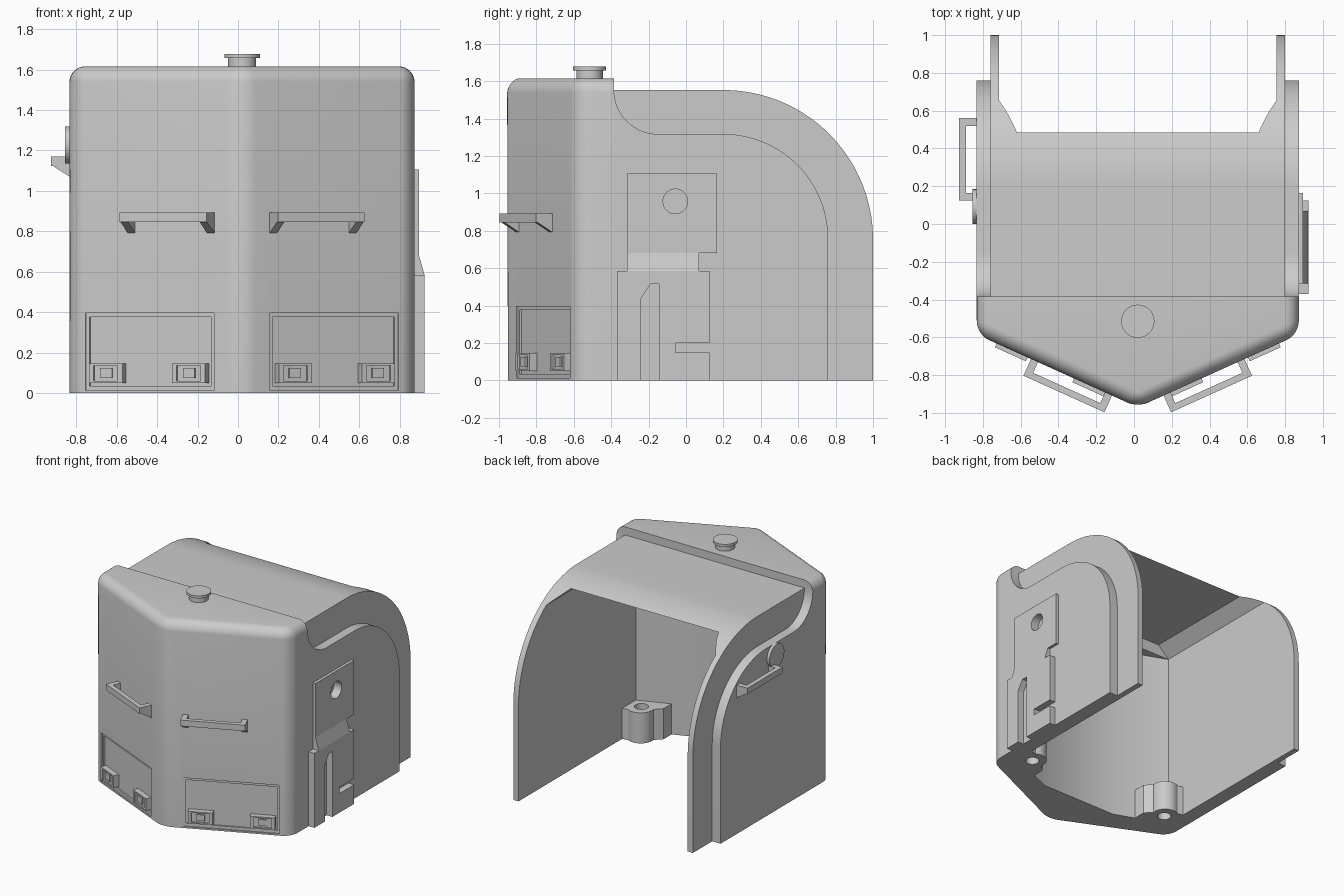
import bpy, bmesh, math
from mathutils import Matrix

cube = bpy.data.objects.get("Cube")
if cube:
    bpy.data.objects.remove(cube, do_unlink=True)

CX = 0.02                      # centre line of the body
HALF = 0.8525                  # half width over the side panels
NOSE_Y, SHOULDER_Y, STEP_Y = -0.97, -0.585, -0.385

grey = bpy.data.materials.new("plain grey")
grey.use_nodes = True
grey.diffuse_color = (0.6, 0.6, 0.6, 1)
grey.node_tree.nodes["Principled BSDF"].inputs["Base Color"].default_value = (0.6, 0.6, 0.6, 1)


def frame(u, v, w, origin=(0, 0, 0)):
    """Matrix that lays local u, v, w along the given directions."""
    m = Matrix((u, v, w)).transposed().to_4x4()
    m.translation = origin
    return m


def plan(s=1):                 # u = x, v = y, w = z
    return frame((s, 0, 0), (0, 1, 0), (0, 0, 1), (CX, 0, 0))


def side(s=1):                 # u = y, v = z, w = outward x
    return frame((0, 1, 0), (0, 0, 1), (s, 0, 0), (CX, 0, 0))


def front(s):                  # u = along a nose face, v = z, w = outward
    a, b = HALF, SHOULDER_Y - NOSE_Y
    n = math.hypot(a, b)
    a, b = a / n, b / n
    return frame((s * a, b, 0), (0, 0, 1), (s * b, -a, 0), (CX, NOSE_Y, 0))


def finish(name, bm, m):
    bm.transform(m)
    bmesh.ops.recalc_face_normals(bm, faces=bm.faces[:])
    me = bpy.data.meshes.new(name)
    bm.to_mesh(me)
    bm.free()
    ob = bpy.data.objects.new(name, me)
    bpy.context.collection.objects.link(ob)
    me.materials.append(grey)
    return ob


def prism(name, pts, w0, w1, m):
    """Extrude a closed outline from w0 to w1 in the given frame."""
    bm = bmesh.new()
    lo = [bm.verts.new((u, v, w0)) for u, v in pts]
    hi = [bm.verts.new((u, v, w1)) for u, v in pts]
    bm.faces.new(lo)
    bm.faces.new(hi)
    n = len(pts)
    for i in range(n):
        j = (i + 1) % n
        bm.faces.new((lo[i], lo[j], hi[j], hi[i]))
    return finish(name, bm, m)


def rect(u0, u1, v0, v1):
    return [(u0, v0), (u1, v0), (u1, v1), (u0, v1)]


def arc(cu, cv, r, a0, a1, n=24):
    return [(cu + r * math.cos(math.radians(a0 + (a1 - a0) * i / n)),
             cv + r * math.sin(math.radians(a0 + (a1 - a0) * i / n))) for i in range(n + 1)]


def circle(cu, cv, r, n=40):
    return arc(cu, cv, r, 0, 360, n)[:-1]


def smooth(ob):
    bpy.ops.object.select_all(action='DESELECT')
    ob.select_set(True)
    bpy.context.view_layer.objects.active = ob
    bpy.ops.object.shade_smooth_by_angle(angle=math.radians(25))


def cut(ob, *cutters):
    """Subtract the cutters from ob and remove them."""
    bpy.ops.object.select_all(action='DESELECT')
    ob.select_set(True)
    bpy.context.view_layer.objects.active = ob
    for c in cutters:
        c.hide_render = True
        mod = ob.modifiers.new("cut", 'BOOLEAN')
        mod.operation, mod.solver, mod.object = 'DIFFERENCE', 'EXACT', c
        bpy.ops.object.modifier_apply(modifier=mod.name)
        bpy.data.objects.remove(c, do_unlink=True)


def cavity():
    """Inside space with chamfered ceiling corners, open to the back and below."""
    pts = [(-0.735, -0.2), (0.735, -0.2), (0.735, 1.41), (0.64, 1.5), (-0.64, 1.5), (-0.735, 1.41)]
    m = frame((1, 0, 0), (0, 0, 1), (0, 1, 0), (CX, 0, 0))
    return prism("cavity_cutter", pts, -0.455, 1.3, m)


# Nose block with rounded upper and front edges
bm = bmesh.new()
outline = [(-HALF, STEP_Y), (-HALF, SHOULDER_Y), (0, NOSE_Y), (HALF, SHOULDER_Y), (HALF, STEP_Y)]
base = bm.faces.new([bm.verts.new((x, y, 0)) for x, y in outline])
new = bmesh.ops.extrude_face_region(bm, geom=[base])["geom"]
bmesh.ops.translate(bm, verts=[g for g in new if isinstance(g, bmesh.types.BMVert)], vec=(0, 0, 1.615))
bmesh.ops.recalc_face_normals(bm, faces=bm.faces[:])
rounded = []
for e in bm.edges:
    if all(abs(v.co.y - STEP_Y) < 1e-4 for v in e.verts):
        continue
    if any(v.co.z > 1 for v in e.verts):
        rounded.append(e)
bmesh.ops.bevel(bm, geom=rounded, offset=0.075, segments=8, profile=0.5, affect='EDGES')
nose = finish("nose_block", bm, plan())
pocket = [(0.735, -0.4), (0.735, -0.455), (0.33, -0.61), (-0.33, -0.61), (-0.735, -0.455), (-0.735, -0.4)]
cut(nose, cavity(), prism("pocket_cutter", pocket, -0.2, 1.41, plan()))
for s in (-1, 1):              # stepped recess for each hatch
    cut(nose, prism("hatch_cutter", rect(0.153, 0.85, 0.012, 0.395), -0.01, 0.1, front(s)),
        prism("hatch_panel_cutter", rect(0.17, 0.833, 0.035, 0.376), -0.022, 0.1, front(s)))
smooth(nose)

# Curved roof and rear walls
profile = [(-0.40, 0), (-0.40, 1.552)] + arc(0.2, 0.752, 0.8, 90, 0, 40) + [(1.0, 0)]
roof = prism("curved_roof", profile, -0.78, 0.78, side())
cut(roof, cavity())
smooth(roof)

# Raised side panels
panel = ([(STEP_Y, 0)] + arc(-0.15, 1.552, 0.235, 180, 270, 16)
         + arc(0.2, 0.757, 0.56, 90, 0, 32) + [(0.76, 0)])
for s, label in ((1, "left"), (-1, "right")):
    smooth(prism(label + "_side_panel", panel, 0.76, HALF, side(s)))

    # Corner boss with a bolt hole
    boss_pts = ([(0.76, -0.58), (0.76, -0.28)] + arc(0.64, -0.38, 0.1, 60, 190, 14)
                + [(0.49, -0.45), (0.49, -0.6)])
    boss = prism(label + "_corner_boss", boss_pts, 0, 0.24, plan(s))
    cut(boss, prism("bolt_cutter", circle(0.64, -0.39, 0.05), -0.1, 0.4, plan(s)))
    smooth(boss)

    # Hatch latches
    for i, (u0, u1) in enumerate(((0.19, 0.37), (0.64, 0.82))):
        latch = prism(f"{label}_hatch_latch_{i + 1}", rect(u0, u1, 0.05, 0.145), -0.03, 0.022, front(s))
        mid = (u0 + u1) / 2
        cut(latch, prism("latch_cutter", rect(mid - 0.065, mid + 0.065, 0.06, 0.135), 0.01, 0.1, front(s)))
        prism(f"{label}_latch_catch_{i + 1}", rect(mid - 0.032, mid + 0.032, 0.075, 0.124), 0, 0.02, front(s))


def grab_handle(name, m, u0, u1, top, out):
    """Bar on two wedge brackets, all in a wall frame."""
    prism(name + "_bar", rect(u0, u1, top - 0.047, top), out - 0.035, out, m)
    turned = m @ frame((0, 0, 1), (0, 1, 0), (1, 0, 0))
    wedge = [(-0.02, top), (out - 0.01, top), (out - 0.01, top - 0.047), (0, top - 0.1), (-0.02, top - 0.1)]
    for i, u in enumerate((u0, u1 - 0.04)):
        prism(f"{name}_bracket_{i + 1}", wedge, u, u + 0.04, turned)


# Handles on the nose and on the right side
for s, label in ((1, "left"), (-1, "right")):
    grab_handle(label + "_front_handle", front(s), 0.15, 0.62, 0.892, 0.097)
right_wall = side(-1) @ Matrix.Translation((0, 0, HALF))
grab_handle("right_side_handle", right_wall, 0.125, 0.56, 1.17, 0.093)

# Round cover on the right side
smooth(prism("right_round_cover", circle(0.092, 1.227, 0.092), 0, 0.022, right_wall))

# Equipment plate on the left side: thick base, slope, thin upper plate
left_wall = side(1) @ Matrix.Translation((0, 0, HALF))
lower = [(-0.37, 0), (-0.37, 0.585), (0.125, 0.585), (0.125, 0.2), (-0.055, 0.2), (-0.055, 0.15),
         (0.125, 0.15), (0.125, 0), (-0.145, 0), (-0.145, 0.515), (-0.19, 0.515), (-0.24, 0.44), (-0.24, 0)]
prism("equipment_plate_base", lower, -0.01, 0.05, left_wall)
slope = [(-0.01, 0.585), (0.05, 0.585), (0.022, 0.682), (-0.01, 0.682)]
prism("equipment_plate_slope", slope, -0.315, 0.07, left_wall @ frame((0, 0, 1), (0, 1, 0), (1, 0, 0)))
upper = prism("equipment_plate_top", rect(-0.315, 0.165, 0.68, 1.105), 0, 0.022, left_wall)
left_panel = bpy.data.objects["left_side_panel"]
for ob in (upper, left_panel):
    cut(ob, prism("hole_cutter", circle(-0.057, 0.957, 0.066), -0.045, 0.1, left_wall))
    smooth(ob)

# Filler cap on the nose
smooth(prism("filler_neck", circle(0, -0.515, 0.07), 1.6, 1.66, plan()))
smooth(prism("filler_cap", circle(0, -0.515, 0.088), 1.657, 1.677, plan()))
